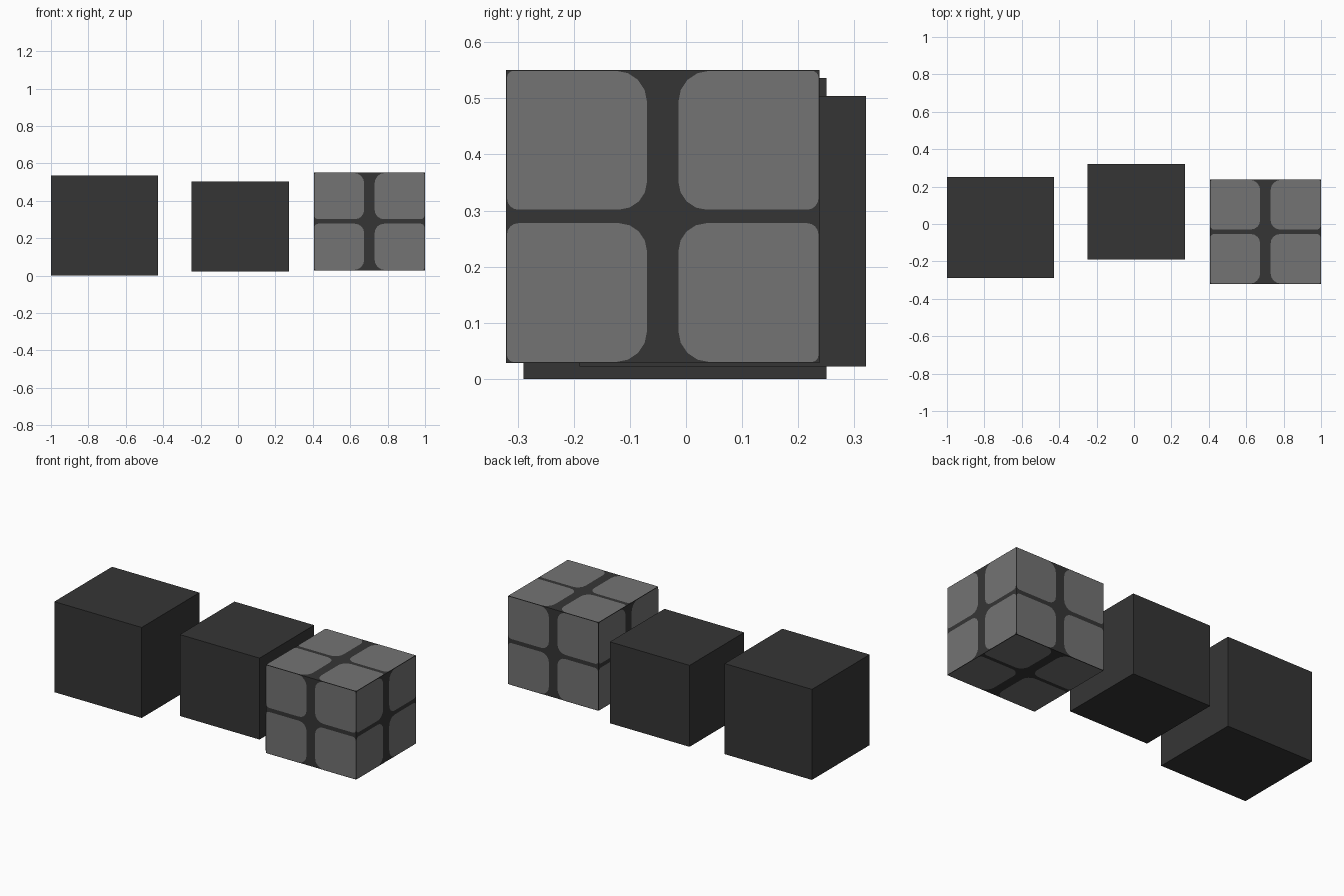
import bpy, bmesh, math
from mathutils import Vector

if "Cube" in bpy.data.objects:
    bpy.data.objects.remove(bpy.data.objects["Cube"])


def material(name, v):
    m = bpy.data.materials.new(name)
    m.diffuse_color = (v, v, v, 1)
    m.use_nodes = True
    m.node_tree.nodes["Principled BSDF"].inputs["Base Color"].default_value = m.diffuse_color
    return m


charcoal = material("charcoal", 0.036)
grey = material("mid_grey", 0.172)


def make_object(name, bm, mat):
    me = bpy.data.meshes.new(name)
    bm.to_mesh(me)
    bm.free()
    me.materials.append(mat)
    ob = bpy.data.objects.new(name, me)
    bpy.context.collection.objects.link(ob)
    return ob


def box(name, lo, hi):
    lo, hi = Vector(lo), Vector(hi)
    bm = bmesh.new()
    bmesh.ops.create_cube(bm, size=1)
    bmesh.ops.scale(bm, vec=hi - lo, verts=bm.verts)
    bmesh.ops.translate(bm, vec=(lo + hi) / 2, verts=bm.verts)
    return make_object(name, bm, charcoal)


def rounded_rect(u0, u1, v0, v1, radii, seg=4):
    """Outline counter-clockwise from (u0, v0), one radius per corner."""
    pts = []
    corners = [(u0, v0, 1, 1), (u1, v0, -1, 1), (u1, v1, -1, -1), (u0, v1, 1, -1)]
    for k, ((u, v, su, sv), r) in enumerate(zip(corners, radii)):
        cu, cv = u + su * r, v + sv * r
        for i in range(seg + 1):
            a = math.pi + k * math.pi / 2 + i / seg * math.pi / 2
            pts.append((cu + r * math.cos(a), cv + r * math.sin(a)))
    return pts


# Three blocks in a row
box("left_block", (-1, -0.29, 0), (-0.428, 0.25, 0.536))
box("middle_block", (-0.248, -0.19, 0.022), (0.274, 0.321, 0.504))
lo, hi = Vector((0.405, -0.322, 0.027)), Vector((1, 0.239, 0.552))
inset = Vector((0.0015,) * 3)
box("right_block", lo + inset, hi - inset)

# Four rounded grey panels on each side of the right block
mid, half = (lo + hi) / 2, (hi - lo) / 2
WIDE, NARROW, EDGE = 0.028, 0.012, 0.003   # half band widths and rim
bm = bmesh.new()
for axis, u, v in ((0, 1, 2), (1, 0, 2), (2, 0, 1)):
    outline = rounded_rect(WIDE, half[u] - EDGE, NARROW, half[v] - EDGE,
                           (0.05, 0.02, 0.012, 0.055))
    for side in (-1, 1):
        for su in (-1, 1):
            for sv in (-1, 1):
                verts = []
                for a, b in outline:
                    p = mid.copy()
                    p[axis] += side * half[axis]
                    p[u] += su * a
                    p[v] += sv * b
                    verts.append(bm.verts.new(p))
                f = bm.faces.new(verts)
                f.normal_update()
                if f.normal[axis] * side < 0:
                    f.normal_flip()
make_object("right_block_panels", bm, grey)
